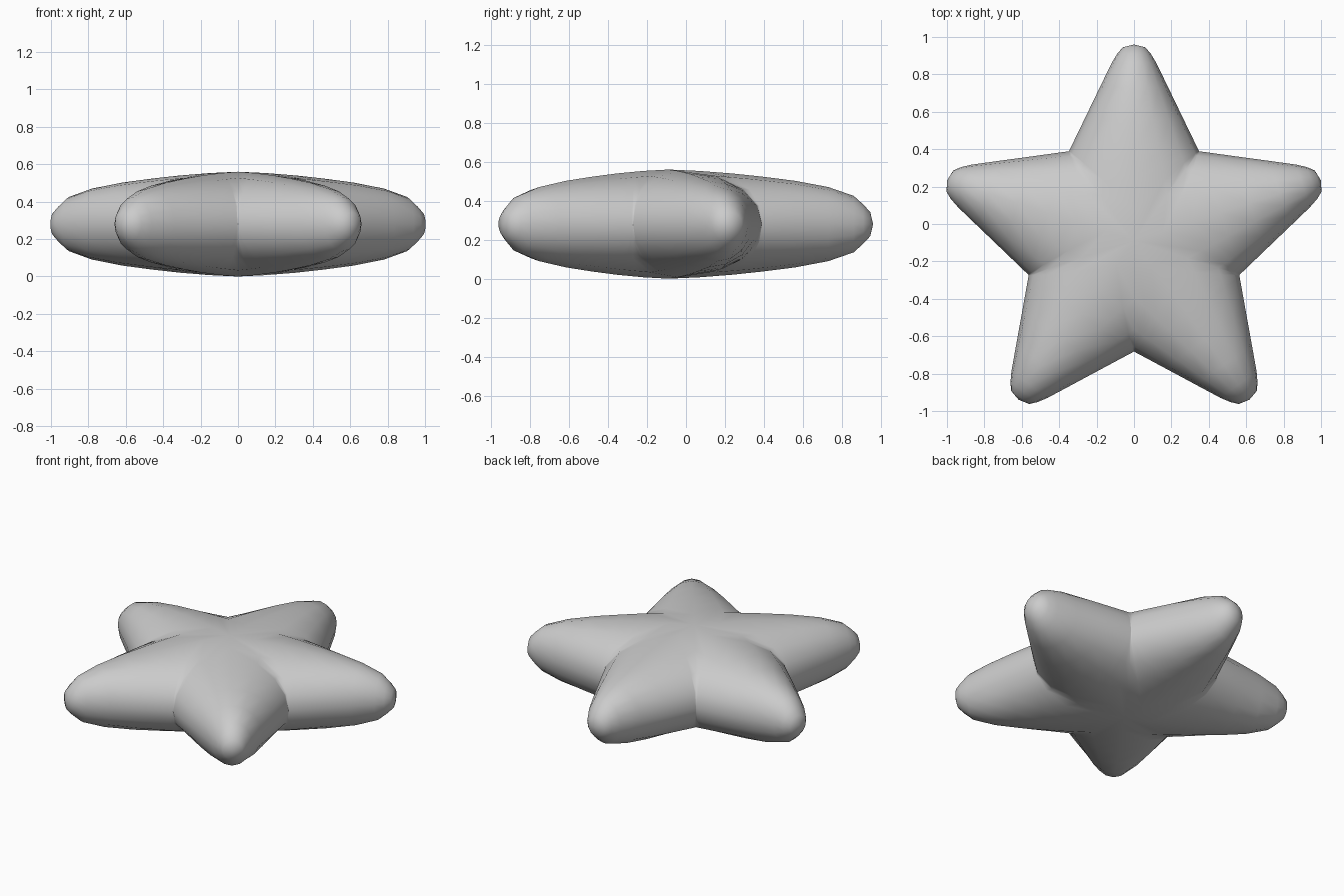
import bpy, bmesh
from math import sin, cos, tan, pi, radians

if "Cube" in bpy.data.objects:
    bpy.data.objects.remove(bpy.data.objects["Cube"])

CY, CZ = -0.09, 0.28          # star centre
SIDES = 16                    # points around each arm

# ridge half-height along the arm: (distance, half-height)
RIDGE = [(0, .28), (.22, .27), (.43, .25), (.65, .222), (.82, .19), (.95, .145)]
# arm cross-sections towards the rounded tip: (distance, half-width, half-height)
OUTER = [(.485, .345, .243), (.65, .265, .222), (.82, .183, .19),
         (.95, .12, .145), (1.0, .09, .10), (1.035, .06, .062)]


def height(a):
    for (a0, h0), (a1, h1) in zip(RIDGE, RIDGE[1:]):
        if a <= a1:
            return h0 + (h1 - h0) * (a - a0) / (a1 - a0)
    return RIDGE[-1][1]


def width(a):
    return .579 - .483 * a


def arm_rings():
    """Local rings (along, across, up), from the seam with the next arm to the tip."""
    rings = []
    for t in (0, .33, .67):
        ring = []
        for k in range(SIDES):
            p = 2 * pi * k / SIDES
            c = abs(cos(p))
            start = .579 * c / (tan(radians(36)) + .483 * c)
            a = start + (.485 - start) * t
            ring.append((a, width(a) * cos(p), height(a) * sin(p)))
        rings.append(ring)
    for a, w, h in OUTER:
        rings.append([(a, w * cos(2 * pi * k / SIDES), h * sin(2 * pi * k / SIDES))
                      for k in range(SIDES)])
    return rings


bm = bmesh.new()
for i in range(5):
    ang = radians(90 + 72 * i)

    def place(p):
        a, l, z = p
        return bm.verts.new((a * cos(ang) - l * sin(ang),
                             CY + a * sin(ang) + l * cos(ang), CZ + z))

    rings = [[place(p) for p in ring] for ring in arm_rings()]
    tip = place((1.05, 0, 0))
    for r0, r1 in zip(rings, rings[1:]):
        for k in range(SIDES):
            n = (k + 1) % SIDES
            bm.faces.new((r0[k], r0[n], r1[n], r1[k]))
    for k in range(SIDES):
        bm.faces.new((rings[-1][k], rings[-1][(k + 1) % SIDES], tip))

# weld the five arms along their seams
bmesh.ops.remove_doubles(bm, verts=bm.verts, dist=.002)
bmesh.ops.recalc_face_normals(bm, faces=bm.faces)
for f in bm.faces:
    f.smooth = True

mesh = bpy.data.meshes.new("puffy_star")
bm.to_mesh(mesh)
bm.free()
star = bpy.data.objects.new("puffy_star", mesh)
bpy.context.collection.objects.link(star)
